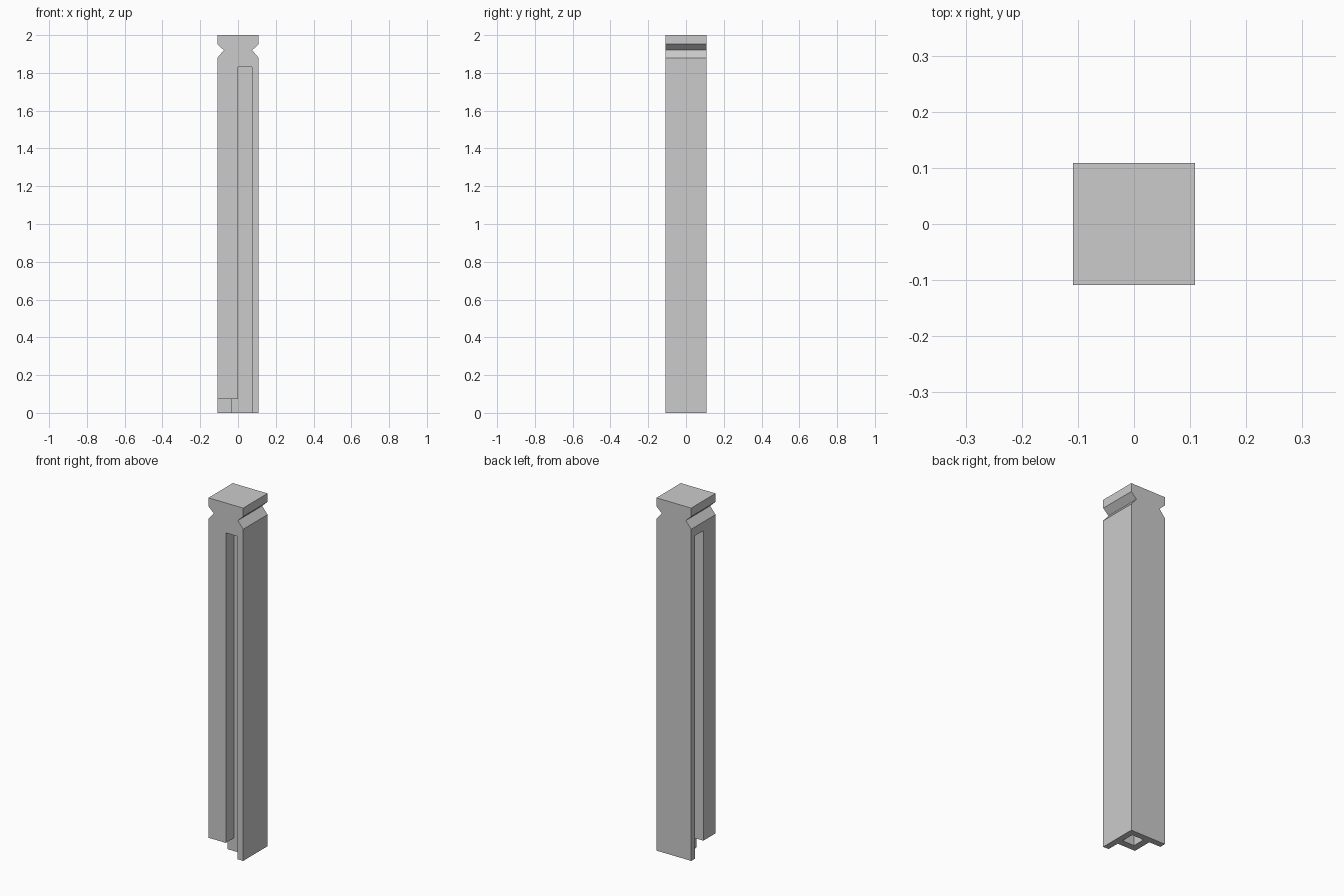
import bpy, bmesh
from mathutils import Vector

old = bpy.data.objects.get("Cube")
if old:
    bpy.data.objects.remove(old, do_unlink=True)

HALF = 0.109       # half width of the square post
WALL = 0.074       # inner face of the two outer walls
CORE = -0.038      # outer face of the inner tube
SLOT_TOP = 1.83
FOOT = 0.073       # height of the recess around the foot

grey = bpy.data.materials.new("light grey")
grey.use_nodes = True
colour = (0.6, 0.6, 0.6, 1)
grey.diffuse_color = colour
grey.node_tree.nodes["Principled BSDF"].inputs["Base Color"].default_value = colour


def add_object(name, bm):
    bmesh.ops.recalc_face_normals(bm, faces=bm.faces)
    mesh = bpy.data.meshes.new(name)
    bm.to_mesh(mesh)
    bm.free()
    mesh.materials.append(grey)
    obj = bpy.data.objects.new(name, mesh)
    bpy.context.collection.objects.link(obj)
    return obj


def box(name, low, high):
    bm = bmesh.new()
    bmesh.ops.create_cube(bm, size=1)
    low, high = Vector(low), Vector(high)
    for v in bm.verts:
        v.co = (low + high) / 2 + v.co * (high - low)
    return add_object(name, bm)


# Post: notched front profile swept from front to back
right_edge = [(HALF, 0), (HALF, 1.88), (0.075, 1.92), (HALF, 1.952), (HALF, 2)]
profile = right_edge + [(-x, z) for x, z in reversed(right_edge)]
bm = bmesh.new()
face = bm.faces.new([bm.verts.new((x, -HALF, z)) for x, z in profile])
swept = bmesh.ops.extrude_face_region(bm, geom=[face])["geom"]
bmesh.ops.translate(bm, vec=(0, 2 * HALF, 0),
                    verts=[g for g in swept if isinstance(g, bmesh.types.BMVert)])
post = add_object("notched_post", bm)

# Cutters: two long slots, the hollow core and the recess round the foot
cutters = [
    box("front_slot", (0, -1, -1), (WALL, CORE, SLOT_TOP)),
    box("side_slot", (-1, 0, -1), (CORE, WALL, SLOT_TOP)),
    box("hollow_core", (0, 0, -1), (WALL, WALL, SLOT_TOP)),
    box("front_recess", (-1, -1, -1), (WALL / 2, CORE, FOOT)),
    box("side_recess", (-1, -1, -1), (CORE, WALL / 2, FOOT)),
]
bpy.context.view_layer.objects.active = post
for cutter in cutters:
    cutter.hide_render = True
    cut = post.modifiers.new(cutter.name, "BOOLEAN")
    cut.operation = "DIFFERENCE"
    cut.solver = "EXACT"
    cut.object = cutter
    bpy.ops.object.modifier_apply(modifier=cut.name)
for cutter in cutters:
    bpy.data.objects.remove(cutter, do_unlink=True)
